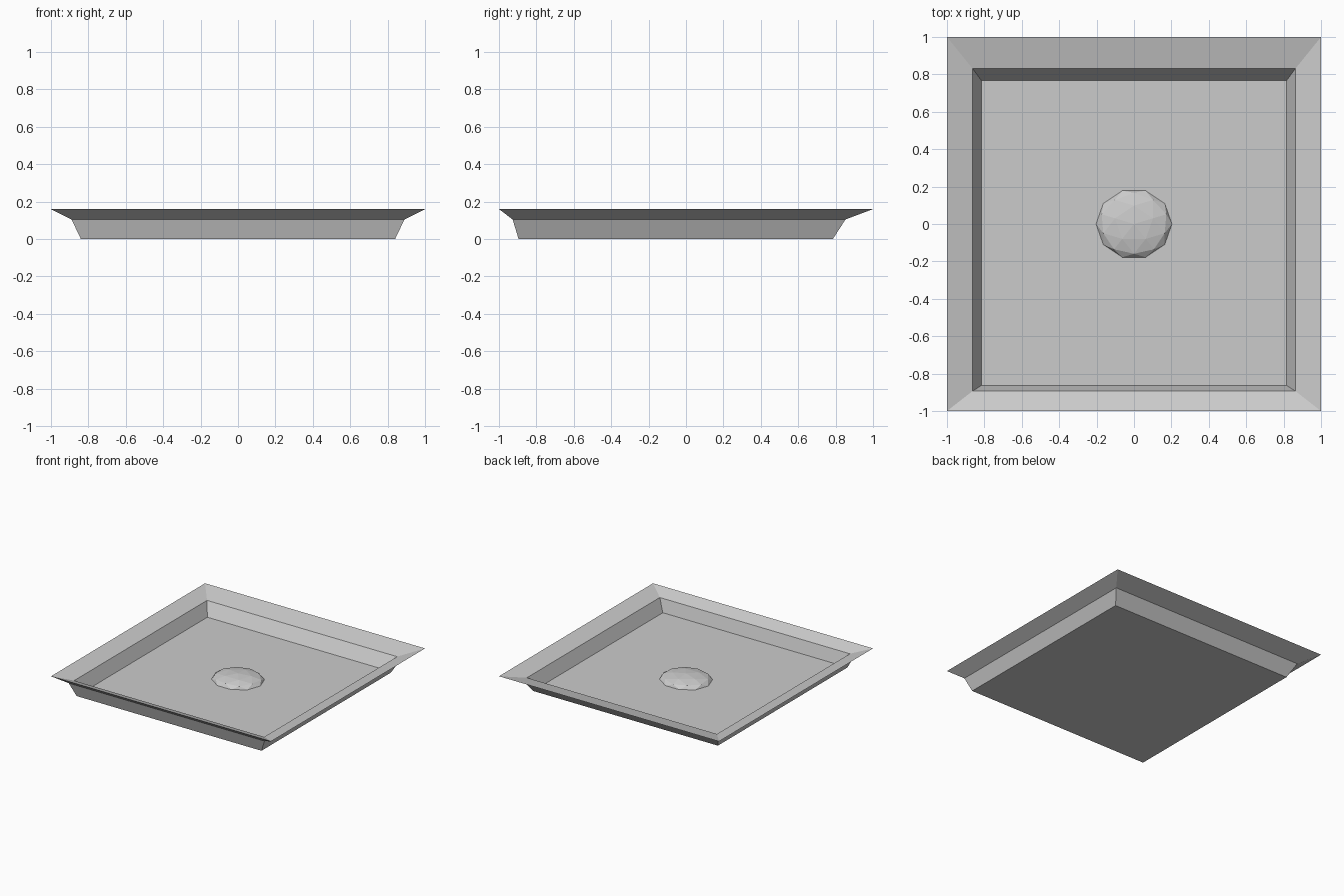
import bpy, bmesh, math
from mathutils import Matrix

if "Cube" in bpy.data.objects:
    bpy.data.objects.remove(bpy.data.objects["Cube"])


def make_object(name, bm):
    bmesh.ops.recalc_face_normals(bm, faces=bm.faces)
    mesh = bpy.data.meshes.new(name)
    bm.to_mesh(mesh)
    bm.free()
    obj = bpy.data.objects.new(name, mesh)
    bpy.context.collection.objects.link(obj)
    return obj


# Tray: rectangular rings (half width, front y, back y, z) from the
# underside, out over the flared rim, and down to the inner floor
rings = [
    (0.84, -0.895, 0.785, 0.0),
    (0.89, -0.927, 0.853, 0.105),
    (1.0, -1.0, 1.0, 0.16),
    (0.864, -0.894, 0.832, 0.12),
    (0.815, -0.863, 0.766, 0.02),
]
bm = bmesh.new()
loops = []
for hx, y0, y1, z in rings:
    corners = [(-hx, y0), (hx, y0), (hx, y1), (-hx, y1)]
    loops.append([bm.verts.new((x, y, z)) for x, y in corners])
for a, b in zip(loops, loops[1:]):
    for i in range(4):
        j = (i + 1) % 4
        bm.faces.new((a[i], a[j], b[j], b[i]))
bm.faces.new(loops[0])
bm.faces.new(loops[-1])
make_object("tray", bm)

# Low faceted dome in the middle of the floor (upper half of an icosphere)
bm = bmesh.new()
bmesh.ops.create_icosphere(bm, subdivisions=2, radius=1.0)
lower = [v for v in bm.verts if v.co.z < -0.01]
bmesh.ops.delete(bm, geom=lower, context='VERTS')
bm.transform(Matrix.Diagonal((0.203, 0.187, 0.05, 1)) @ Matrix.Rotation(math.radians(18), 4, 'Z'))
dome = make_object("floor_dome", bm)
dome.location.z = 0.02
